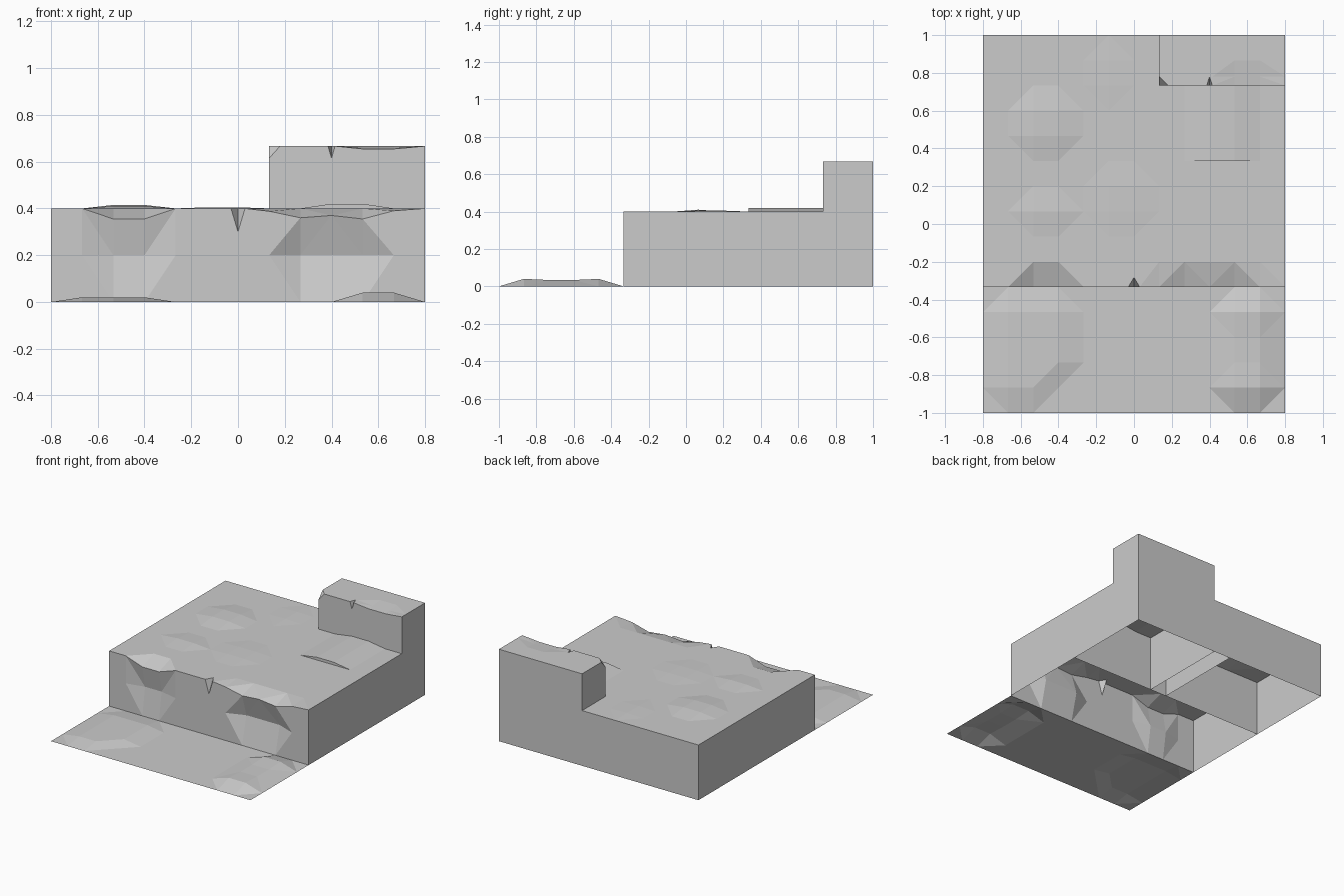
import bpy, bmesh
from mathutils import Vector

if "Cube" in bpy.data.objects:
    bpy.data.objects.remove(bpy.data.objects["Cube"])

G = 2 / 15  # grid cell of the terrain


def grid(a, b):
    n = round((b - a) / G)
    return [a + (b - a) * i / n for i in range(n + 1)]


def key(x, y, z):
    return (round(x, 2), round(y, 2), round(z, 2))


class Piece:
    """Collects gridded panels whose chosen points are pushed by offsets."""

    def __init__(self, name):
        self.name, self.bm, self.verts, self.off = name, bmesh.new(), {}, {}

    def push(self, xs, ys, zs, d):
        for x in xs:
            for y in ys:
                for z in zs:
                    self.off[key(x, y, z)] = Vector(d)

    def delta(self, p):
        return self.off.get(key(*p), Vector((0, 0, 0)))

    def vert(self, p):
        k = key(*p)
        if k not in self.verts:
            self.verts[k] = self.bm.verts.new(Vector(p) + self.delta(p))
        return self.verts[k]

    def panel(self, us, vs, place, flip=False):
        for u0, u1 in zip(us, us[1:]):
            for v0, v1 in zip(vs, vs[1:]):
                ps = [place(u0, v0), place(u1, v0), place(u1, v1), place(u0, v1)]
                if flip:
                    ps.reverse()
                d = [self.delta(p) for p in ps]
                q = [self.vert(p) for p in ps]
                if all((e - d[0]).length < 1e-6 for e in d):
                    self.bm.faces.new(q)
                    continue
                # split along the diagonal joining equally displaced points
                s = 0 if (d[0] - d[2]).length < (d[1] - d[3]).length else 1
                q = q[s:] + q[:s]
                self.bm.faces.new((q[0], q[1], q[2]))
                self.bm.faces.new((q[0], q[2], q[3]))

    def top(self, xs, ys, z):
        self.panel(xs, ys, lambda x, y: (x, y, z))

    def wall_y(self, xs, zs, y, back=False):
        self.panel(xs, zs, lambda x, z: (x, y, z), back)

    def wall_x(self, ys, zs, x, left=False):
        self.panel(ys, zs, lambda y, z: (x, y, z), left)

    def finish(self):
        me = bpy.data.meshes.new(self.name)
        self.bm.to_mesh(me)
        self.bm.free()
        bpy.context.collection.objects.link(bpy.data.objects.new(self.name, me))


F, M, B = -1 / 3, 1 / 3, 1.0
T, H, S = 0.4, 2 / 3, 11 / 15  # plateau height, ledge height, ledge front

# lower ground sheet with two low mounds
g = Piece("lower_ground")
rows = grid(-1, F)
g.push([-.667, -.533], rows[1:-1], [0], (0, 0, .02))
g.push([-.4], rows[2:-1], [0], (0, 0, .02))
g.push([.533, .667], rows[1:-1], [0], (0, 0, .034))
g.push([.533, .667], [rows[1], rows[4]], [0], (0, 0, .04))
g.top(grid(-.8, .8), rows, 0)
g.finish()

# front plateau with worn cliff face and a V-shaped crack
a = Piece("front_plateau")
for x, dz in ((-.533, -.045), (-.4, -.045), (.133, -.012), (.267, -.04),
              (.4, -.03), (.533, -.045), (.667, -.01)):
    a.push([x], [F], [T], (0, 0, dz))
a.push([-.533, -.4], [F], [.2], (0, .03, 0))
a.push([.267, .4, .533], [F], [.2], (0, .05, 0))
a.push([-.533, -.4], [.067], [T], (0, 0, .01))
a.push([-.133, 0], [.067, .2], [T], (0, 0, .005))
a.push([0], [F], [T], (0, .025, -.05))
c = .03
left, mid, right = grid(-.8, -G) + [-c], [-c, 0, c], [c] + grid(G, .8)
for xs in (left, right):
    a.wall_y(xs, [0, .2, T], F)
    a.top(xs, [F, F + G], T)
a.wall_y(mid, [0, .2, .3, T], F)
a.top(mid, [F, -.283, F + G], T)
a.top(grid(-.8, .8), grid(F + G, M), T)
a.wall_y([-.8, .8], [0, T], M, True)
a.wall_x([F, M], [0, T], .8)
a.wall_x([F, M], [0, T], -.8, True)
a.finish()

# back left plateau
b = Piece("back_left_plateau")
b.push([-.533, -.4], [.467, .6], [T], (0, 0, .015))
b.push([-.133], [.733, .867], [T], (0, 0, .004))
b.top(grid(-.8, 0), grid(M, B), T)
b.wall_y([-.8, 0], [0, T], M)
b.wall_y([-.8, 0], [0, T], B, True)
b.wall_x([M, B], [0, T], -.8, True)
b.wall_x([M, B], [0, T], 0)
b.finish()

# narrow joining strip
s = Piece("joining_strip")
s.top([0, G], [M, B], T)
s.wall_y([0, G], [0, T], B, True)
s.finish()

# back right plateau with a raised slab
r = Piece("back_right_plateau")
r.push([.4, .533], grid(M, S), [T], (0, 0, .02))
r.top(grid(G, .8), grid(M, S), T)
r.wall_y(grid(G, .8), [0, T], M)
r.wall_x([M, B], [0, T], G, True)
r.wall_x([M, B], [0, T], .8)
r.wall_y([G, .8], [0, T], B, True)
r.finish()

# upper ledge with chipped corner and small crack
u = Piece("upper_ledge")
u.push([G], [S], [H], (.016, .016, -.016))
u.push([.4], [S], [H], (0, .023, -.028))
u.push([.533, .667], [S], [H], (0, 0, -.012))
u.push([.533, .667], [.78], [H], (0, 0, -.008))
xs = [G, .18, .267, .385, .4, .415, .533, .667, .8]
ys, zs = [S, .78, S + G, B], [T, .615, H]
u.top(xs, ys, H)
u.wall_y(xs, zs, S)
u.wall_y([G, .8], [T, H], B, True)
u.wall_x(ys, zs, G, True)
u.wall_x([S, B], [T, H], .8)
u.finish()
